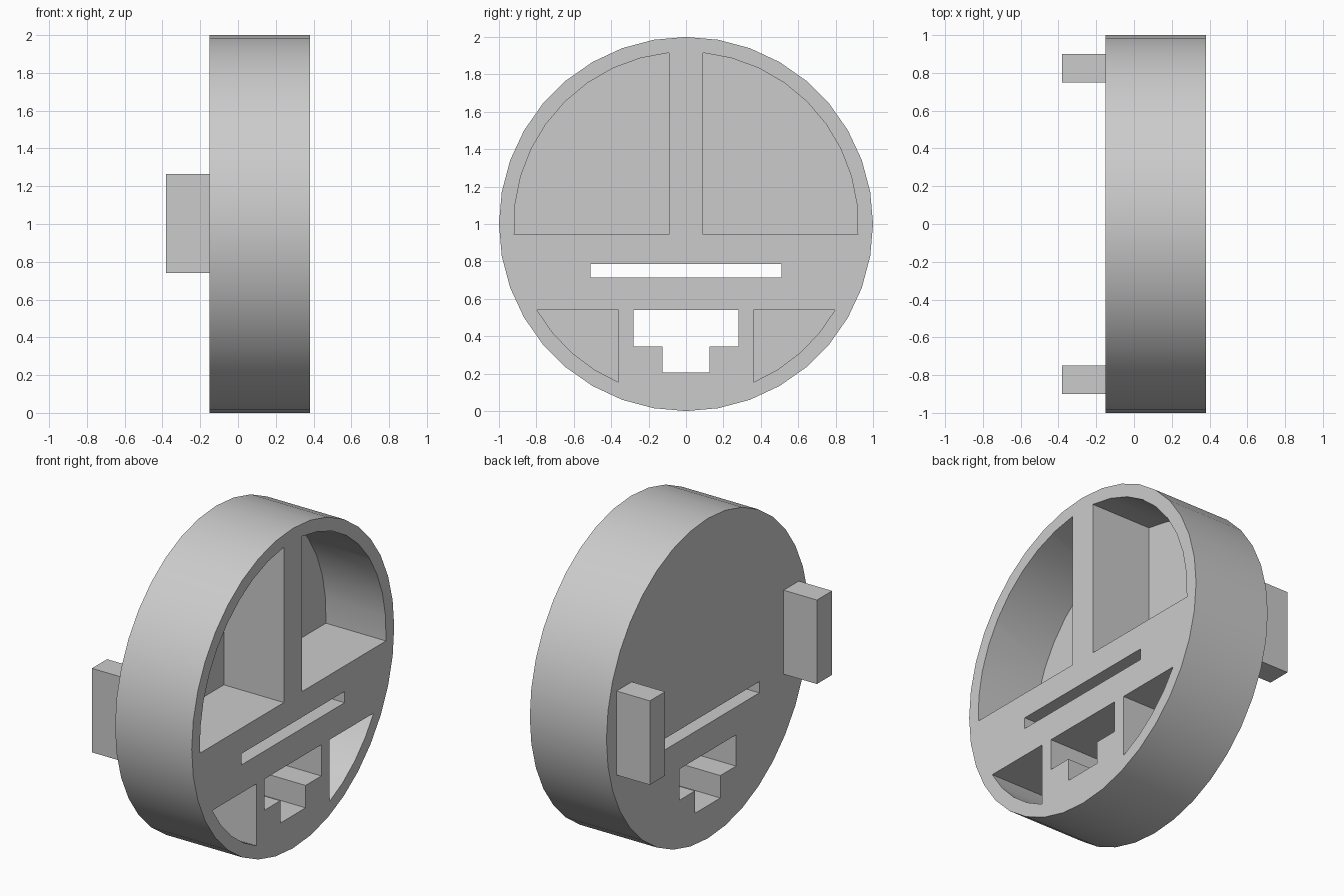
import bpy, bmesh
from math import sin, cos, asin, acos, pi, radians

old = bpy.data.objects.get("Cube")
if old:
    bpy.data.objects.remove(old, do_unlink=True)

BACK, FACE = -0.15, 0.38      # disc ends along x
FLOOR = -0.035                # bottom of the blind pockets
CENTRE, RIM = 1.0, 0.92       # disc centre height, pocket outer radius

grey = bpy.data.materials.new("plain grey")
grey.use_nodes = True
grey.diffuse_color = (0.6, 0.6, 0.6, 1)
grey.node_tree.nodes["Principled BSDF"].inputs["Base Color"].default_value = grey.diffuse_color


def prism(name, outline, x0, x1):
    """Extrude a (y, z) outline along x."""
    bm = bmesh.new()
    face = bm.faces.new([bm.verts.new((x0, y, z)) for y, z in outline])
    grown = bmesh.ops.extrude_face_region(bm, geom=[face])["geom"]
    moved = [v for v in grown if isinstance(v, bmesh.types.BMVert)]
    bmesh.ops.translate(bm, verts=moved, vec=(x1 - x0, 0, 0))
    bmesh.ops.recalc_face_normals(bm, faces=bm.faces)
    mesh = bpy.data.meshes.new(name)
    bm.to_mesh(mesh)
    bm.free()
    mesh.materials.append(grey)
    obj = bpy.data.objects.new(name, mesh)
    bpy.context.collection.objects.link(obj)
    return obj


def arc(start, end, steps, radius=RIM):
    angles = [start + (end - start) * i / steps for i in range(steps + 1)]
    return [(radius * cos(a), CENTRE + radius * sin(a)) for a in angles]


def rect(y0, y1, z0, z1):
    return [(y0, z0), (y1, z0), (y1, z1), (y0, z1)]


def mirror(outline):
    return [(-y, z) for y, z in outline]


# Round body
body = prism("round_body", arc(0, 2 * pi, 36, 1.0)[:-1], BACK, FACE)

# Pocket outlines on the +y side
upper = [(0.09, 0.945)] + arc(asin(-0.055 / RIM), acos(0.09 / RIM), 9)
lower = [(0.36, 0.54)] + arc(-acos(0.36 / RIM), asin(-0.46 / RIM), 4)

# Through openings: thin slot and stepped opening
slot = rect(-0.51, 0.51, 0.715, 0.785)
half_step = [(0.125, 0.205), (0.125, 0.345), (0.28, 0.345), (0.28, 0.54)]
stepped = half_step + mirror(half_step)[::-1]

cuts = [(o, FLOOR) for p in (upper, lower) for o in (p, mirror(p))]
cuts += [(slot, BACK - 0.1), (stepped, BACK - 0.1)]

bpy.context.view_layer.objects.active = body
for outline, x0 in cuts:
    cutter = prism("cutter", outline, x0, FACE + 0.1)
    cutter.hide_render = True
    mod = body.modifiers.new("cut", "BOOLEAN")
    mod.operation, mod.solver, mod.object = "DIFFERENCE", "EXACT", cutter
    bpy.ops.object.modifier_apply(modifier=mod.name)
    bpy.data.objects.remove(cutter, do_unlink=True)

# Smooth rim and pocket arcs, sharp edges elsewhere
bpy.ops.object.select_all(action="DESELECT")
body.select_set(True)
bpy.ops.object.shade_smooth_by_angle(angle=radians(30))

# Rear lugs
for side, sign in (("left", 1), ("right", -1)):
    y0, y1 = sorted((0.75 * sign, 0.9 * sign))
    prism("rear_lug_" + ("back" if sign > 0 else "front"), rect(y0, y1, 0.74, 1.265), -0.38, BACK)
